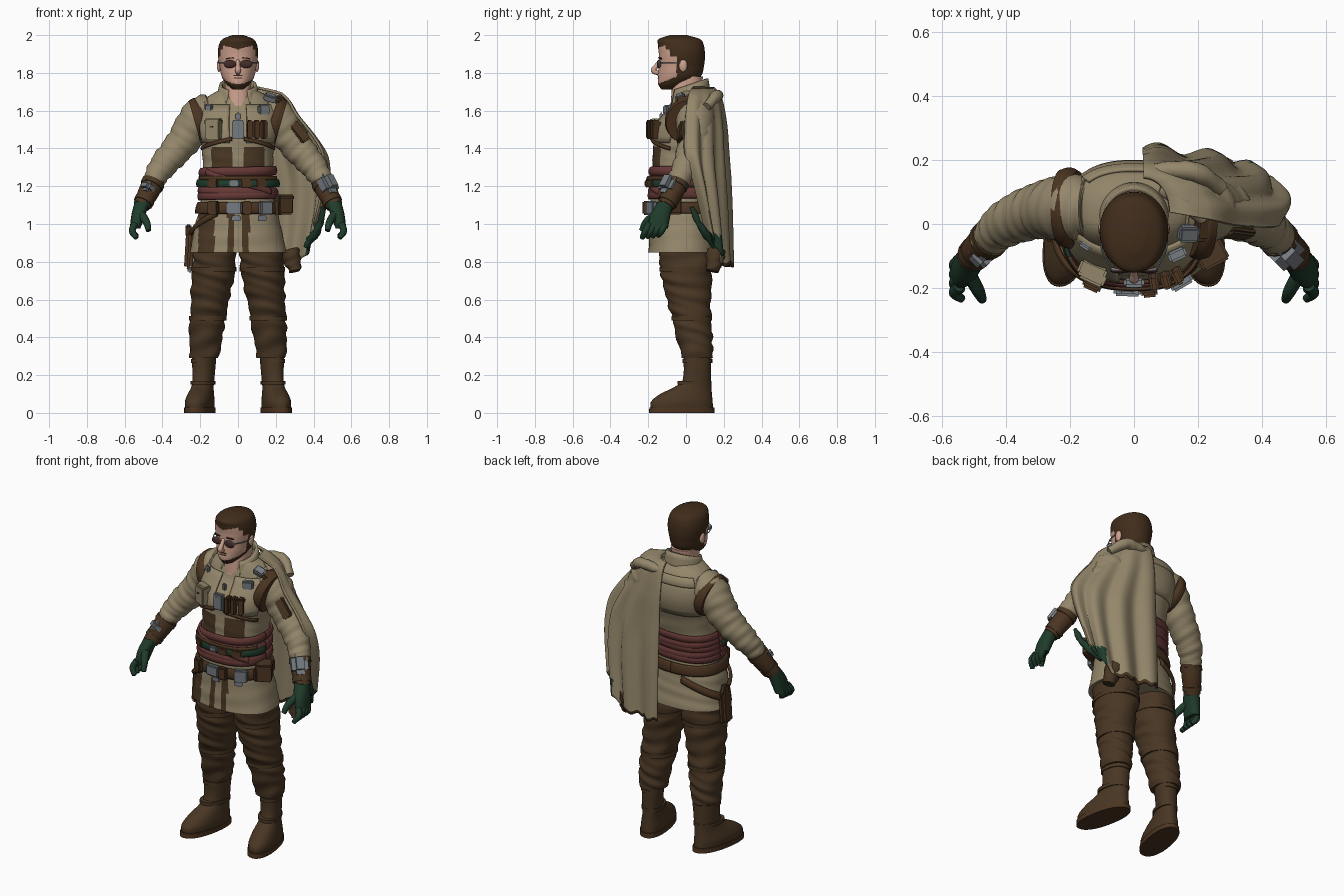
import bpy, bmesh, math
from math import sin, cos, pi
from mathutils import Vector, Matrix

if "Cube" in bpy.data.objects:
    bpy.data.objects.remove(bpy.data.objects["Cube"], do_unlink=True)

def material(name, *rgb):
    m = bpy.data.materials.new(name)
    m.use_nodes = True
    m.diffuse_color = (*rgb, 1)
    m.node_tree.nodes["Principled BSDF"].inputs["Base Color"].default_value = (*rgb, 1)
    return m

TAN = material("tan cloth", .295, .24, .145)
BROWN = material("brown cloth", .066, .037, .017)
LEATHER = material("leather", .072, .035, .015)
HAIR = material("hair", .052, .026, .011)
GREEN = material("green glove", .014, .044, .024)
RED = material("red sash", .13, .04, .036)
SKIN = material("skin", .62, .36, .27)
METAL = material("grey metal", .18, .2, .22)
LENS = material("dark lens", .06, .025, .022)

# ---------- helpers ----------
def finish(name, bm, mats, rule=None, thick=0):
    bmesh.ops.recalc_face_normals(bm, faces=bm.faces)
    if rule:
        for f in bm.faces:
            f.material_index = rule(f.calc_center_median())
    me = bpy.data.meshes.new(name)
    bm.to_mesh(me)
    bm.free()
    for m in mats if isinstance(mats, tuple) else (mats,):
        me.materials.append(m)
    ob = bpy.data.objects.new(name, me)
    bpy.context.collection.objects.link(ob)
    bpy.ops.object.select_all(action='DESELECT')
    ob.select_set(True)
    bpy.context.view_layer.objects.active = ob
    bpy.ops.object.shade_smooth_by_angle(angle=math.radians(40))
    if thick:
        s = ob.modifiers.new("thickness", 'SOLIDIFY')
        s.thickness, s.offset = thick, 0
    return ob

def skin(name, rows, mats, wrap=True, rule=None, thick=0):
    bm = bmesh.new()
    vs = [[bm.verts.new(p) for p in r] for r in rows]
    n = len(vs[0])
    for a, b in zip(vs, vs[1:]):
        for j in range(n if wrap else n - 1):
            k = (j + 1) % n
            bm.faces.new((a[j], a[k], b[k], b[j]))
    if wrap:
        bm.faces.new(vs[0])
        bm.faces.new(vs[-1])
    return finish(name, bm, mats, rule, thick)

def at(keys, t):
    """Smooth interpolation of rows keyed by their first value."""
    i = 0
    while i < len(keys) - 2 and t > keys[i + 1][0]:
        i += 1
    a, b = keys[i], keys[i + 1]
    p, q = keys[max(i - 1, 0)], keys[min(i + 2, len(keys) - 1)]
    h = b[0] - a[0]
    s = (t - a[0]) / h
    out = []
    for j in range(1, len(a)):
        m0 = (b[j] - p[j]) / (b[0] - p[0]) * h
        m1 = (q[j] - a[j]) / (q[0] - a[0]) * h
        out.append((2*s**3 - 3*s*s + 1)*a[j] + (s**3 - 2*s*s + s)*m0 + (3*s*s - 2*s**3)*b[j] + (s**3 - s*s)*m1)
    return out

def ring_point(keys, a, z, off=0, p=2.4):
    cx, cy, rx, ry = at(keys, z)
    power = lambda v: math.copysign(abs(v) ** (2 / p), v)
    return Vector((cx + (rx + off) * power(sin(a)), cy - (ry + off) * power(cos(a)), z))

def loft(name, keys, mats, n=40, m=30, rule=None, fold=0, p=2.4):
    rows = []
    for i in range(m + 1):
        z = keys[0][0] + (keys[-1][0] - keys[0][0]) * i / m
        angles = [2 * pi * j / n for j in range(n)]
        rows.append([ring_point(keys, a, z, fold * sin(z*70 + 3*sin(a + z*9)) * cos(z*17 + a), p) for a in angles])
    return skin(name, rows, mats, rule=rule)

def tube(name, pts, mat, n=16, m=5, fold=0):
    keys = [(i, *q) for i, q in enumerate(pts)]
    steps = (len(pts) - 1) * m
    path = [at(keys, i / m) for i in range(steps + 1)]
    c = [Vector(q[:3]) for q in path]
    ref = Vector((0, 0, 1)) if abs((c[-1] - c[0]).normalized().y) > .8 else Vector((0, 1, 0))
    rows = []
    for i, q in enumerate(path):
        d = (c[min(i + 1, steps)] - c[max(i - 1, 0)]).normalized()
        s = d.cross(ref).normalized()
        u = s.cross(d)
        row = []
        for j in range(n):
            a = 2 * pi * j / n
            row.append(c[i] + (s * cos(a) + u * sin(a)) * (q[3] + fold * sin(i * 1.3 + 2 * sin(a)) * cos(i * .4 + a)))
        rows.append(row)
    return skin(name, rows, mat)

def box(name, loc, size, mat, rot=(0, 0, 0), bevel=.007):
    bm = bmesh.new()
    bmesh.ops.create_cube(bm, size=1)
    bmesh.ops.scale(bm, vec=size, verts=bm.verts)
    bmesh.ops.bevel(bm, geom=bm.edges[:], offset=min(bevel, min(size) * .4), segments=2, affect='EDGES')
    ob = finish(name, bm, mat)
    ob.location, ob.rotation_euler = loc, rot
    return ob

def ball(name, loc, size, mat):
    bm = bmesh.new()
    bmesh.ops.create_uvsphere(bm, u_segments=20, v_segments=12, radius=1)
    bmesh.ops.transform(bm, matrix=Matrix.Translation(loc) @ Matrix.Diagonal((*size, 1)), verts=bm.verts)
    return finish(name, bm, mat)

# ---------- torso ----------
TORSO = [(.85, 0, -.02, .255, .18), (1, 0, -.025, .225, .165), (1.1, 0, -.03, .2, .158), (1.2, 0, -.027, .192, .152),
         (1.35, 0, -.015, .187, .162), (1.5, 0, .012, .205, .172), (1.6, 0, .042, .2, .138),
         (1.67, 0, .045, .165, .11), (1.715, 0, .03, .09, .085)]

def tunic_rule(c):
    if c.y > -.03:
        return 0
    if c.z > 1.62:
        return 2 * (abs(c.x) < .75 * (c.z - 1.615))
    if c.z < 1.08:
        return int(-.21 < c.x < -.125 or -.055 < c.x < -.025 or .025 < c.x < .06)
    return int(1.26 < c.z < 1.405 and .028 < abs(c.x) < .14)

loft("tunic", TORSO, (TAN, BROWN, SKIN), 112, 90, tunic_rule, fold=.002)

def front_angle(x, z):
    return math.copysign(math.asin(min(1, abs(x) / at(TORSO, z)[2]) ** 1.2), x)

def strap(name, a0, z0, a1, z1, width, mat, off=.01, bulge=.008):
    rows = []
    n = max(6, int(abs(a1 - a0) * 14))
    for i in range(n + 1):
        a, z = a0 + (a1 - a0) * i / n, z0 + (z1 - z0) * i / n
        rows.append([ring_point(TORSO, a, z + width * (k / 6 - .5), off + bulge * sin(pi * k / 6)) for k in range(7)])
    return skin(name, rows, mat, wrap=False, thick=.012)

def mount(name, x, z, size, mat, off=0):
    """Box resting on the front of the torso."""
    a = front_angle(x, z)
    t = ring_point(TORSO, a + .02, z) - ring_point(TORSO, a - .02, z)
    normal = Vector((t.y, -t.x, 0)).normalized()
    return box(name, ring_point(TORSO, a, z) + normal * (size[1] / 2 + off), size, mat, (0, 0, math.atan2(t.y, t.x)))

# sash and belts
for i in range(5):
    z, dip = 1.148 + .031 * i, .012 * (-1) ** i
    strap("sash_fold_%d_front" % i, -pi / 2, z, pi / 2, z + dip, .042, RED, .007, .008)
    strap("sash_fold_%d_back" % i, pi / 2, z + dip, 1.5 * pi, z, .042, RED, .007, .008)
strap("sash_knot", -.9, 1.275, .9, 1.17, .03, RED, .014, .007)
strap("upper_belt", -1.5, 1.215, 1.5, 1.215, .036, GREEN, .021, .004)
strap("upper_belt_edge", -1.2, 1.243, 1.2, 1.243, .014, LEATHER, .021, .004)
strap("main_belt", -pi, 1.085, pi, 1.085, .06, LEATHER, .01, .006)
strap("hip_strap", front_angle(-.1, 1.06), 1.06, -1.75, .93, .03, LEATHER)
strap("holster_strap", -2.9, 1.03, -1.7, .92, .04, LEATHER)
mount("belt_buckle", -.02, 1.085, (.085, .025, .065), METAL, .012)
for x, w, m in ((.135, .075, METAL), (.045, .05, LEATHER), (-.12, .06, LEATHER), (.19, .05, LEATHER)):
    mount("belt_pouch", x, 1.085, (w, .032, .075), m, .01)
for x in (-.12, .04, .11):
    mount("sash_clip", x, 1.215, (.06, .016, .045), LEATHER, .022)
mount("sash_buckle", -.02, 1.215, (.05, .018, .035), METAL, .022)
for x in (-.01, .125):
    mount("belt_tag", x, 1.03, (.05, .012, .03), METAL, .003)
box("left_hip_pouch", (.235, -.08, 1.1), (.085, .09, .1), LEATHER, (0, 0, .5))
box("left_pouch_flap", (.237, -.085, 1.14), (.092, .098, .03), BROWN, (0, 0, .5))

# holster on the right hip
box("holster", (-.258, -.01, .86), (.045, .09, .2), LEATHER, (0, .06, 0), .015)
box("holster_grip", (-.262, .0, .965), (.03, .045, .06), BROWN, (.3, 0, 0))
box("holster_tip", (-.255, -.01, .757), (.025, .04, .03), METAL)

# chest panels and equipment
for s, side in ((-1, "right"), (1, "left")):
    strap(side + "_chest_panel", s * .16, 1.53, s * 1.15, 1.53, .2, TAN, .005, .005)
    strap(side + "_vest_edge", s * .1, 1.45, s * 1.2, 1.40, .014, LEATHER, .009, .003)
strap("back_panel", pi - .2, 1.53, pi + 1, 1.53, .2, TAN, .002, .006)
strap("back_yoke", pi - .85, 1.635, pi + .85, 1.635, .05, TAN, .005, .005)
mount("chest_device", -.0, 1.5, (.065, .03, .1), METAL, .008)
mount("chest_device_dial", 0, 1.525, (.035, .042, .03), METAL, .01)
mount("chest_device_strap", 0, 1.57, (.025, .02, .04), METAL, .005)
mount("tan_pouch", -.118, 1.5, (.085, .042, .11), TAN, .006)
mount("tan_pouch_flap", -.118, 1.54, (.09, .05, .035), TAN, .006)
mount("tan_pouch_clasp", -.118, 1.515, (.03, .055, .02), LEATHER, .004)
for i, x in enumerate((.058, .09, .122)):
    mount("cartridge_pouch_%d" % i, x, 1.5, (.028, .05, .1), LEATHER, .006)
    mount("cartridge_cap_%d" % i, x, 1.53, (.03, .055, .02), BROWN, .006)
mount("right_badge", -.145, 1.615, (.045, .02, .04), METAL, .004)
mount("left_gadget", .125, 1.605, (.06, .035, .05), METAL, .008)
box("shoulder_clip", (.17, -.03, 1.67), (.065, .05, .035), METAL, (.4, .3, 0))
box("left_shoulder_pad", (.215, -.01, 1.655), (.06, .09, .03), LEATHER, (.2, .5, 0), .012)

# ---------- neck and collar ----------
loft("neck", [(1.58, 0, 0, .07, .085), (1.68, 0, .0, .068, .078), (1.78, 0, .01, .072, .08)], SKIN, 32, 10)
rows = []
for i in range(41):
    a = .55 + (2 * pi - 1.1) * i / 40
    back = (1 - cos(a)) / 2
    low, top = 1.63 + .05 * back, 1.705 + .065 * back
    rows.append([Vector(((.112 - .022 * v) * sin(a), .02 - (.105 - .015 * v) * cos(a), low + (top - low) * v)) for v in (0, .33, .66, 1)])
skin("collar", rows, TAN, wrap=False, thick=.016)

# ---------- head ----------
HEAD = [(1.712, 0, -.09, .028, .04), (1.74, 0, -.065, .06, .082), (1.78, 0, -.035, .086, .112),
        (1.84, 0, -.024, .098, .12), (1.9, 0, -.022, .107, .122), (1.95, 0, -.028, .1, .121),
        (1.98, 0, -.036, .08, .108), (2, 0, -.04, .03, .045)]

def head_rule(c):
    hairline = 1.925 + .25 * (abs(c.x) < .08) * abs(c.x)
    hair = c.z > hairline or (c.y > -.085 and c.z > 1.89) or c.y > .0
    beard = c.z < 1.74 + .4 * (c.y + .15) or (-.05 < c.y and c.z < 1.9)
    return int(hair or beard)

loft("head", HEAD, (SKIN, HAIR), 96, 72, head_rule, p=2.1)
tube("nose", [(0, -.137, 1.865, .01), (0, -.156, 1.838, .012), (0, -.172, 1.812, .015), (0, -.145, 1.798, .011)], SKIN)
box("mouth", (0, -.147, 1.772), (.045, .006, .005), LENS)
box("moustache", (0, -.149, 1.785), (.05, .006, .005), HAIR)
for s, side in ((-1, "right"), (1, "left")):
    ball(side + "_ear", (s * .1, -.015, 1.838), (.012, .022, .033), SKIN)
    box(side + "_eyebrow", (s * .042, -.137, 1.878), (.045, .012, .007), HAIR, (0, s * .12, s * .3))
    ball(side + "_lens_rim", (s * .043, -.142, 1.847), (.033, .009, .022), METAL)
    ball(side + "_lens", (s * .043, -.145, 1.847), (.032, .009, .021), LENS)
    tube(side + "_temple_arm", [(s * .07, -.14, 1.852, .003), (s * .1, -.08, 1.852, .003), (s * .104, -.015, 1.855, .003)], METAL, 6)

# ---------- arms ----------
for s, side in ((-1, "right"), (1, "left")):
    def arm(name, pts, mat, **kw):
        return tube(side + "_" + name, [(s * x, y, z, r) for x, y, z, r in pts], mat, **kw)
    arm("sleeve", [(.13, .05, 1.6, .09), (.2, .05, 1.565, .104), (.3, .04, 1.425, .086),
                   (.4, 0, 1.305, .071), (.465, -.06, 1.2, .05)], TAN, n=28, m=12, fold=.005)
    y = .05 if s < 0 else .015
    arm("armhole_strap", [(.175, y, 1.553, .115), (.2, y, 1.545, .127), (.228, y, 1.537, .12)], LEATHER, n=36)
    arm("cuff", [(.44, -.035, 1.235, .057), (.475, -.07, 1.165, .055), (.512, -.108, 1.095, .044)], LEATHER, n=20)
    arm("cuff_band", [(.447, -.042, 1.222, .062), (.458, -.053, 1.2, .062)], BROWN, n=20)
    arm("wrist_band", [(.492, -.088, 1.13, .054), (.503, -.1, 1.11, .052)], BROWN, n=20)
    tilt = Vector((s * -.07, .07, .14)).to_track_quat('Z', 'Y').to_euler()
    if s > 0:
        box("left_bracer_plate", (.476, -.088, 1.208), (.095, .09, .12), METAL, tilt, .025)
    else:
        box("right_bracer_plate", (-.478, -.098, 1.19), (.07, .07, .055), METAL, tilt, .015)
    # glove
    loft(side + "_palm", [(.975, s * .545, -.15, .028, .054), (1.05, s * .527, -.135, .037, .054),
                          (1.12, s * .505, -.105, .041, .043)], GREEN, 20, 10)
    for i in range(4):
        y = -.195 + .028 * i
        arm("finger_%d" % i, [(.547, y, 1, .018), (.56, y - .02, .962, .018), (.537, y - .038, .925 + .004 * i, .013)], GREEN, n=10)
    arm("thumb", [(.518, -.15, 1.06, .024), (.485, -.21, 1.01, .02), (.473, -.236, .965, .014)], GREEN, n=10)

    # ---------- legs and boots ----------
    leg = [(.29, s * .178, .06, .076, .082), (.4, s * .17, .045, .088, .095), (.5, s * .16, .03, .094, .103),
           (.6, s * .148, .015, .101, .117), (.75, s * .13, 0, .115, .135), (.9, s * .12, -.01, .112, .135)]
    loft(side + "_trouser_leg", leg, BROWN, 40, 70, fold=.006, p=2.15)
    for z in (.76, .5):
        cx, cy, rx, ry = at(leg, z)
        loft(side + "_leg_strap", [(z - .012, cx, cy, rx + .005, ry + .005), (z + .012, cx, cy, rx + .005, ry + .005)], BROWN, 36, 2, p=2.15)
    boot = [(.02, .19, -.022, .07, .165), (.06, .19, -.022, .072, .163), (.1, .188, .0, .064, .137),
            (.135, .186, .035, .056, .1), (.17, .185, .057, .056, .076), (.32, .18, .06, .064, .074)]
    sole = [(0, .19, -.022, .076, .174), (.028, .19, -.022, .076, .172)]
    bands = [[(z, .185, c, .063, r), (z + .02, .185, c, .063, r)] for z, c, r in ((.265, .06, .079), (.15, .045, .09))]
    for name, keys, m in [("boot", boot, BROWN), ("boot_sole", sole, LEATHER)] + [("boot_strap", b, BROWN) for b in bands]:
        ob = loft(side + "_" + name, [(z, s * cx, cy, rx, ry) for z, cx, cy, rx, ry in keys], m, 36, 24, p=2.25)
        for v in ob.data.vertices:  # toes turn outward
            v.co.x += s * .17 * (.05 - v.co.y)
box("left_sleeve_patch", (.325, -.028, 1.487), (.055, .025, .12), BROWN, (-.35, -.6, .45))

# ---------- cape over the left shoulder ----------
CAPE = [(0, .08, .145, .1), (.04, .2, .178, .15), (.2, .29, .205, .19), (.36, .385, .212, .2), (.48, .435, .217, .2),
        (.68, .44, .225, .17), (1, .39, .232, .12)]

def cape_point(u, v):
    width, back, depth = at(CAPE, v)
    a = 1.65 * u
    hem = .78 + .22 * max(0, u - .45) / .55 + .01 * sin(u * 60) * (1 - u)
    pleat = .017 * min(1, v * 2) * sin(u * 24)
    return Vector((.03 + width * sin(a) + pleat * u, back - depth * (1 - cos(a)) + pleat * (1 - u / 2), 1.72 + (hem - 1.72) * v))

def hem_rule(c):
    return 2 if c.x > .36 and c.z < .95 + .3 * (.14 - c.y) else int(c.z < .8)

skin("cape", [[cape_point(i / 80, j / 50) for j in range(51)] for i in range(81)],
     (TAN, BROWN, GREEN), wrap=False, rule=hem_rule, thick=.014)
tube("cape_fold", [(.06, .165, 1.67, .022), (.14, .168, 1.68, .03), (.21, .155, 1.67, .03), (.27, .11, 1.62, .024)], TAN, fold=.003)
tube("cape_shoulder_roll", [(.08, .11, 1.7, .02), (.16, .07, 1.685, .03), (.22, .02, 1.66, .028)], TAN)
tube("cape_green_tail", [(.45, .03, 1.09, .012), (.435, .07, 1.0, .018), (.4, .11, .94, .02), (.36, .15, .88, .014)], GREEN, fold=.004)
tube("cape_torn_end", [(.27, .16, .86, .05), (.29, .15, .8, .045), (.3, .14, .75, .03)], BROWN, fold=.006)
